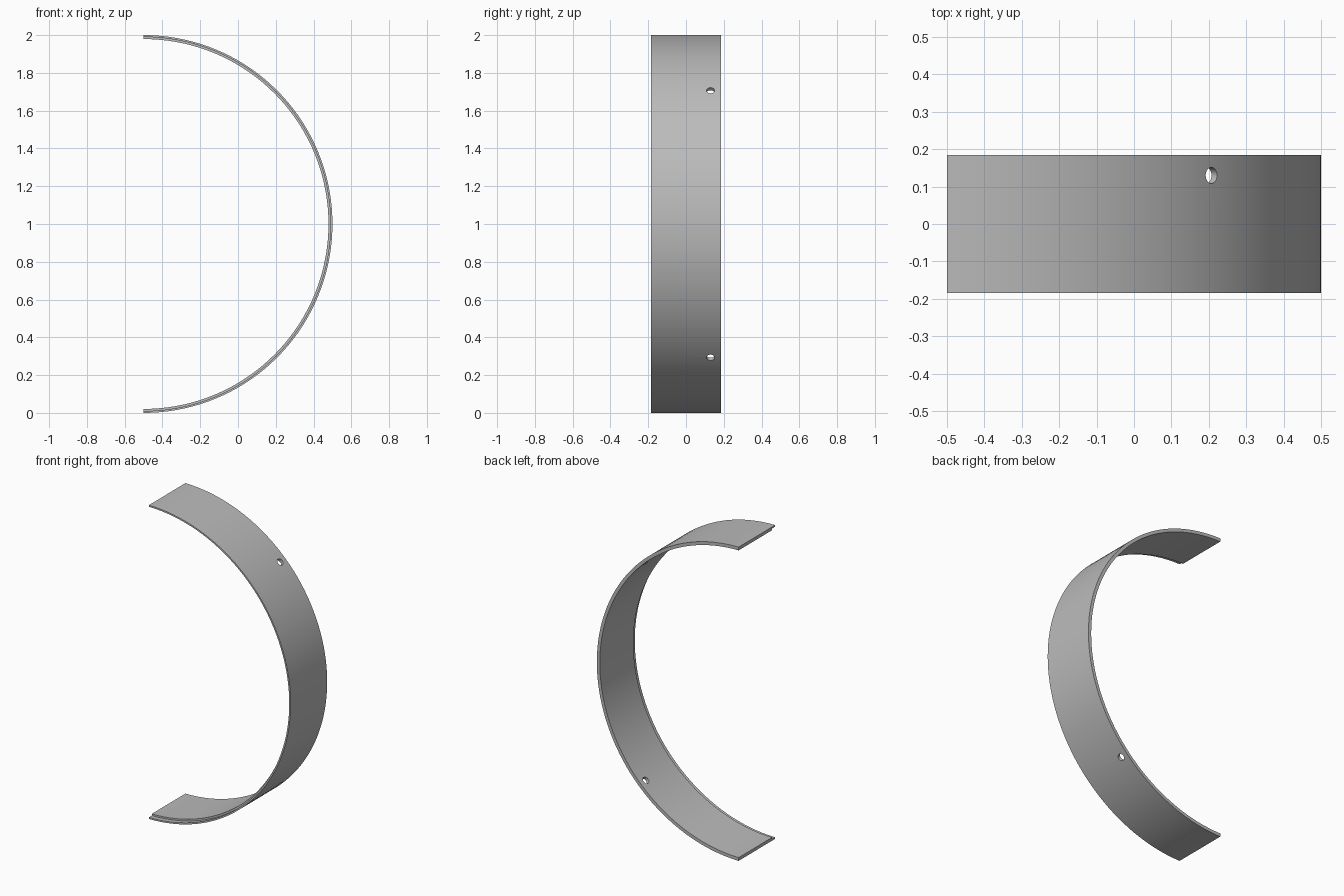
import bpy
import bmesh
from math import pi, sin, cos
from mathutils import Vector, Matrix

default = bpy.data.objects.get("Cube")
if default:
    bpy.data.objects.remove(default, do_unlink=True)

CENTRE = Vector((-0.5, 0, 1))
OUTER, INNER, STEP = 1.0, 0.979, 0.99
HALF_WIDTH, LIP = 0.184, 0.03
HOLE_RADIUS, HOLE_Y = 0.0215, 0.13

grey = bpy.data.materials.new("plain grey")
grey.use_nodes = True
grey.diffuse_color = (0.5, 0.5, 0.5, 1)
grey.node_tree.nodes["Principled BSDF"].inputs["Base Color"].default_value = (0.5, 0.5, 0.5, 1)


def make_object(name, bm):
    bmesh.ops.recalc_face_normals(bm, faces=bm.faces)
    mesh = bpy.data.meshes.new(name)
    bm.to_mesh(mesh)
    bm.free()
    mesh.materials.append(grey)
    obj = bpy.data.objects.new(name, mesh)
    bpy.context.collection.objects.link(obj)
    return obj


# Half ring: thin section with a rebate on the inner front edge, swept 180 degrees
section = [(OUTER, -HALF_WIDTH), (OUTER, HALF_WIDTH), (INNER, HALF_WIDTH),
           (INNER, LIP - HALF_WIDTH), (STEP, LIP - HALF_WIDTH), (STEP, -HALF_WIDTH)]
segments = 72
bm = bmesh.new()
rings = []
for i in range(segments + 1):
    a = -pi / 2 + pi * i / segments
    rings.append([bm.verts.new(CENTRE + Vector((r * cos(a), y, r * sin(a)))) for r, y in section])
for near, far in zip(rings, rings[1:]):
    for k in range(len(section)):
        n = (k + 1) % len(section)
        bm.faces.new((near[k], near[n], far[n], far[k]))
bm.faces.new(rings[0])
bm.faces.new(rings[-1])
band = make_object("half_ring_band", bm)

# Two radial holes near the back edge
bm = bmesh.new()
for a in (pi / 4, -pi / 4):
    direction = Vector((cos(a), 0, sin(a)))
    place = Matrix.Translation(CENTRE + direction * OUTER + Vector((0, HOLE_Y, 0)))
    turn = direction.to_track_quat('Z', 'Y').to_matrix().to_4x4()
    bmesh.ops.create_cone(bm, cap_ends=True, segments=32, radius1=HOLE_RADIUS,
                          radius2=HOLE_RADIUS, depth=0.2, matrix=place @ turn)
cutter = make_object("hole_cutter", bm)
cutter.hide_render = True

bpy.ops.object.select_all(action='DESELECT')
band.select_set(True)
bpy.context.view_layer.objects.active = band
holes = band.modifiers.new("holes", 'BOOLEAN')
holes.operation = 'DIFFERENCE'
holes.solver = 'EXACT'
holes.object = cutter
bpy.ops.object.modifier_apply(modifier=holes.name)
bpy.data.objects.remove(cutter, do_unlink=True)
bpy.ops.object.shade_smooth_by_angle(angle=pi / 6)
